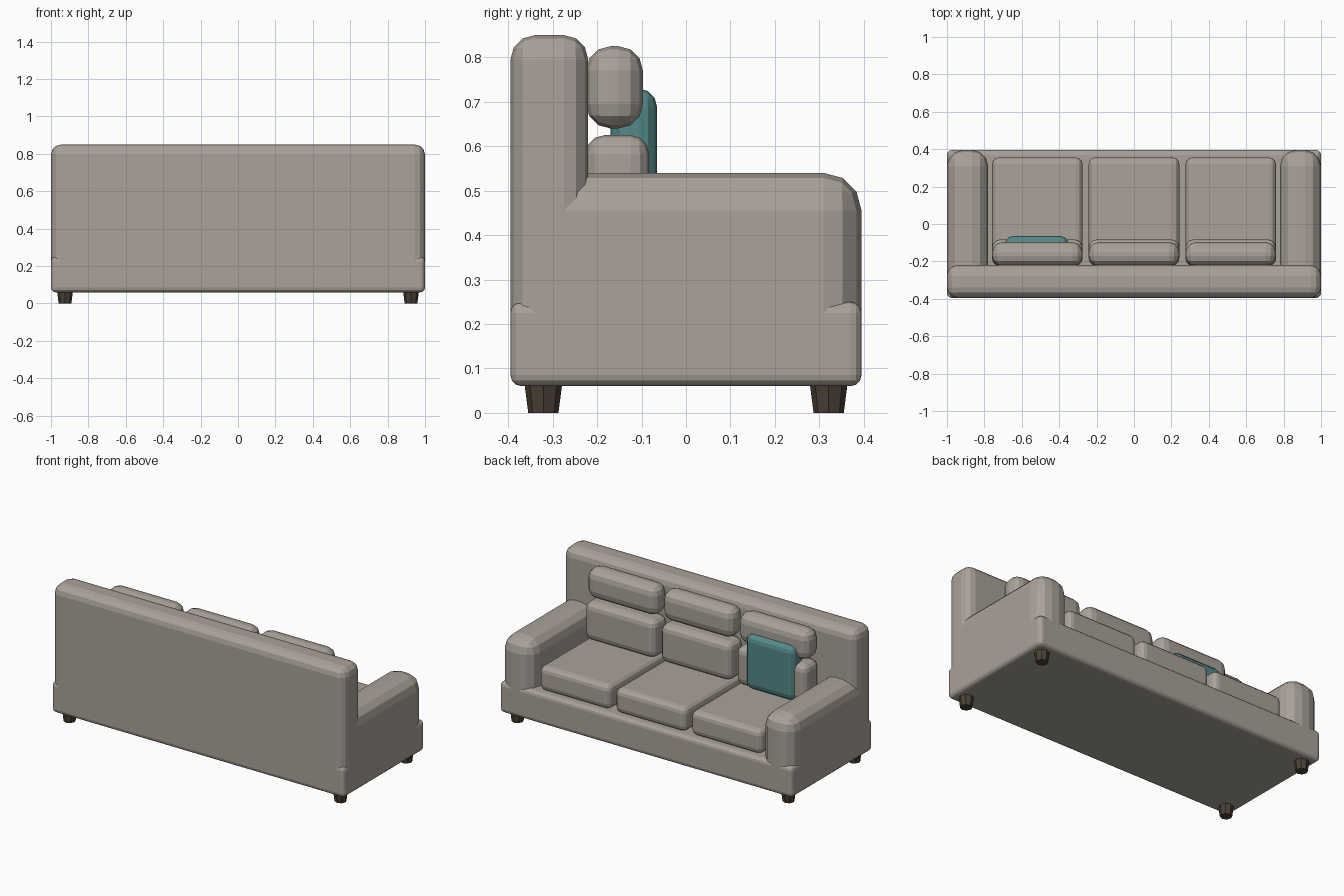
import bpy, bmesh

if "Cube" in bpy.data.objects:
    bpy.data.objects.remove(bpy.data.objects["Cube"])


def material(name, r, g, b):
    m = bpy.data.materials.new(name)
    m.diffuse_color = (r, g, b, 1)
    m.use_nodes = True
    m.node_tree.nodes["Principled BSDF"].inputs["Base Color"].default_value = m.diffuse_color
    return m


FABRIC = material("fabric", 0.40, 0.36, 0.32)
TEAL = material("teal", 0.09, 0.25, 0.25)
WOOD = material("dark_wood", 0.07, 0.05, 0.035)


def finish(name, bm, mat):
    mesh = bpy.data.meshes.new(name)
    bm.to_mesh(mesh)
    bm.free()
    mesh.materials.append(mat)
    obj = bpy.data.objects.new(name, mesh)
    bpy.context.collection.objects.link(obj)
    return obj


def soft_box(name, x, y, z, bevel, mat=FABRIC, segments=3):
    """Box given by its (min, max) ranges, with rounded edges."""
    bm = bmesh.new()
    bmesh.ops.create_cube(bm, size=1)
    for v in bm.verts:
        v.co = [r[0] + (c + 0.5) * (r[1] - r[0]) for c, r in zip(v.co, (x, y, z))]
    obj = finish(name, bm, mat)
    mod = obj.modifiers.new("round", "BEVEL")
    mod.width, mod.segments, mod.limit_method = bevel, segments, 'NONE'
    return obj


# Frame: base, tall back and two arms sunk into the base
soft_box("base", (-1, 1), (-0.395, 0.395), (0.06, 0.25), 0.025)
soft_box("back", (-1, 1), (-0.395, -0.22), (0.09, 0.85), 0.055)
soft_box("left_arm", (-1, -0.78), (-0.37, 0.395), (0.09, 0.54), 0.085)
soft_box("right_arm", (0.78, 1), (-0.37, 0.395), (0.09, 0.54), 0.085)

# Three bays of seat, lumbar and head cushions
for i, cx in enumerate((-0.517, 0, 0.517), 1):
    x = (cx - 0.242, cx + 0.242)
    soft_box(f"seat_cushion_{i}", x, (-0.22, 0.355), (0.245, 0.395), 0.035)
    soft_box(f"lower_back_cushion_{i}", x, (-0.225, -0.083), (0.39, 0.625), 0.042)
    soft_box(f"upper_back_cushion_{i}", x, (-0.225, -0.097), (0.64, 0.825), 0.055)

# Loose throw pillow
soft_box("throw_pillow", (-0.69, -0.35), (-0.17, -0.065), (0.39, 0.73), 0.042, TEAL)

# Tapered legs
for sx, side in ((-1, "left"), (1, "right")):
    for sy, end in ((-1, "back"), (1, "front")):
        bm = bmesh.new()
        bmesh.ops.create_cone(bm, cap_ends=True, segments=8,
                              radius1=0.034, radius2=0.043, depth=0.07)
        leg = finish(f"{end}_{side}_leg", bm, WOOD)
        leg.location = (sx * 0.925, sy * 0.321, 0.035)
